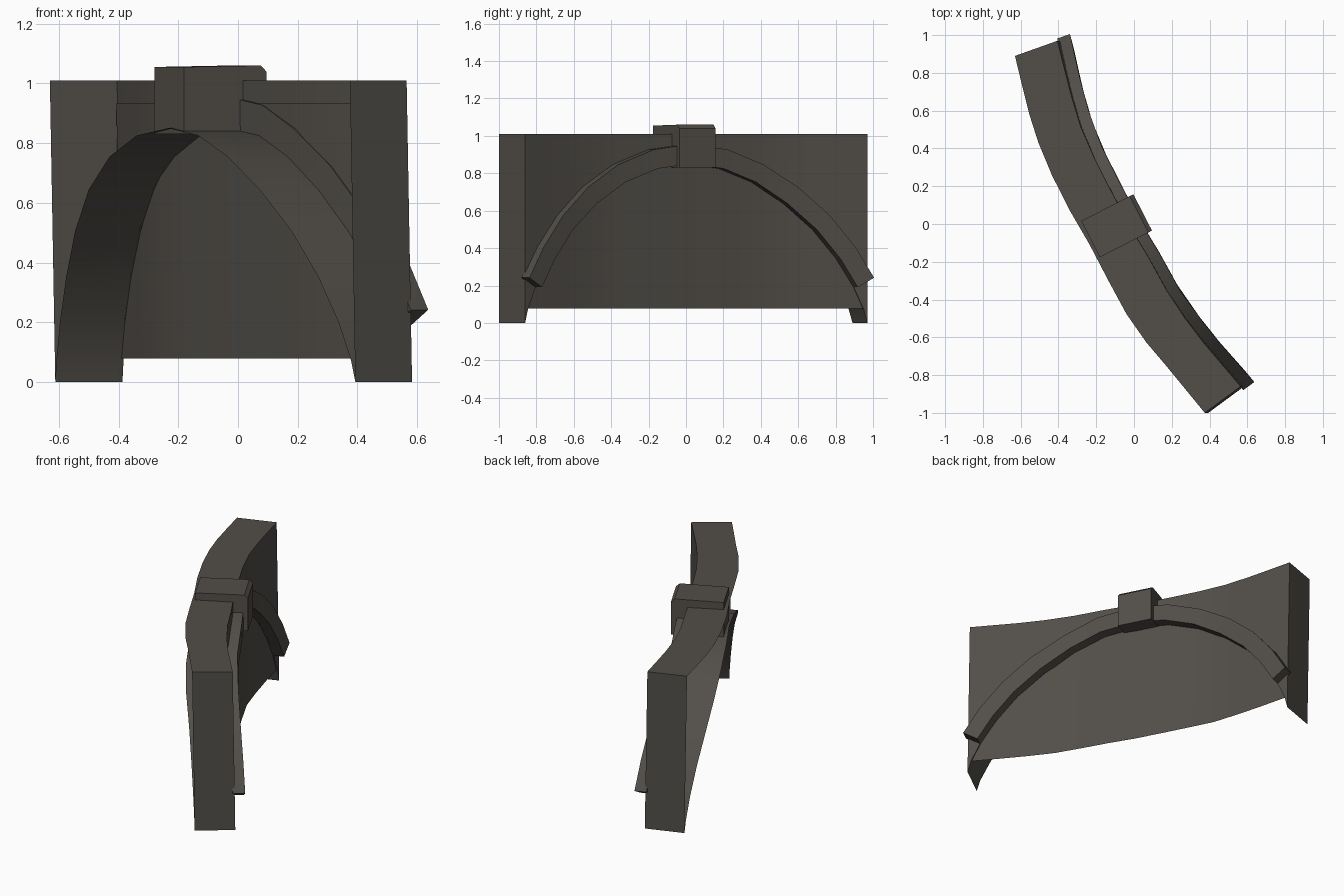
import bpy, bmesh, math
from mathutils import Vector

if "Cube" in bpy.data.objects:
    bpy.data.objects.remove(bpy.data.objects["Cube"])

stone = bpy.data.materials.new("dark_stone")
stone.diffuse_color = (0.085, 0.077, 0.066, 1)
stone.use_nodes = True
stone.node_tree.nodes["Principled BSDF"].inputs["Base Color"].default_value = stone.diffuse_color

# Plan of the curved wall: (outer x, y, inner x, y) from far end to near end
PLAN = [(-0.63, 0.89, -0.405, 0.97), (-0.56, 0.60, -0.335, 0.69), (-0.49, 0.38, -0.265, 0.46),
        (-0.38, 0.14, -0.155, 0.24), (-0.245, -0.09, -0.035, 0.01), (-0.13, -0.31, 0.085, -0.19),
        (0.0, -0.55, 0.21, -0.42), (0.17, -0.75, 0.37, -0.63), (0.375, -1.0, 0.565, -0.86)]
OUT = [Vector(p[:2]) for p in PLAN]
INN = [Vector(p[2:]) for p in PLAN]
MID = [(a + b) / 2 for a, b in zip(OUT, INN)]
ARC = [0.0]
for a, b in zip(MID, MID[1:]):
    ARC.append(ARC[-1] + (b - a).length)
HALF = ARC[-1] / 2
APEX, TOP = 0.85, 1.01


def place(u, depth, z):
    """Point at u (-1..1 along wall), depth 0 inner face / 'out' outer face."""
    s = (u + 1) * HALF
    i = 0
    while i < len(ARC) - 2 and s > ARC[i + 1]:
        i += 1
    t = (s - ARC[i]) / (ARC[i + 1] - ARC[i])
    o, n = OUT[i].lerp(OUT[i + 1], t), INN[i].lerp(INN[i + 1], t)
    p = o if depth == 'out' else n + (n - o).normalized() * depth
    return Vector((p.x + 0.018 * (1 - z), p.y, z))


def arch(a):
    return -math.cos(a), APEX * max(math.sin(a), 0.0) ** 1.5


def finish(name, strips, caps=()):
    """Strips: lists of point rows joined by quads."""
    bm = bmesh.new()
    for rows in strips:
        vs = [[bm.verts.new(p) for p in r] for r in rows]
        for r, q in zip(vs, vs[1:]):
            for k in range(len(r) - 1):
                bm.faces.new((r[k], r[k + 1], q[k + 1], q[k]))
    for c in caps:
        bm.faces.new([bm.verts.new(p) for p in c])
    bmesh.ops.remove_doubles(bm, verts=bm.verts, dist=0.0005)
    bmesh.ops.recalc_face_normals(bm, faces=bm.faces)
    me = bpy.data.meshes.new(name)
    bm.to_mesh(me)
    bm.free()
    me.materials.append(stone)
    ob = bpy.data.objects.new(name, me)
    bpy.context.collection.objects.link(ob)
    bpy.context.view_layer.objects.active = ob
    ob.select_set(True)
    bpy.ops.object.shade_smooth_by_angle(angle=math.radians(30))
    ob.select_set(False)


# Wall shell, open on the outer side: soffit, inner spandrel, top and two ends
N = 16
rows = []
for i in range(N + 1):
    u, z = arch(math.pi * i / N)
    rows.append([place(u, 'out', z), place(u, 0, z), place(u, 0, TOP), place(u, 'out', TOP)])
finish("arched_wall", [rows], [rows[0], rows[-1]])

# Infill panel just behind the inner face
panel = []
for i in range(13):
    u = -0.985 + 1.97 * i / 12
    panel.append([place(u, -0.008, 0.078), place(u, -0.008, 0.935)])
finish("infill_panel", [panel])

# Raised arch moulding on the inner face
trim = []
a0 = math.asin(0.37)
M = 12
for i in range(M + 1):
    a = a0 + (math.pi - 2 * a0) * i / M
    u, z = arch(a)
    u1, z1 = arch(a - 0.01)
    u2, z2 = arch(a + 0.01)
    t = Vector(((u2 - u1) * HALF, z2 - z1)).normalized()
    ue, ze = u - t.y * 0.105 / HALF, z + t.x * 0.105
    ring = [place(u, -0.012, z), place(u, 0.06, z), place(ue, 0.06, ze), place(ue, -0.012, ze)]
    trim.append(ring + ring[:1])
finish("arch_moulding", [trim], [trim[0][:4], trim[-1][:4]])

# Keystone block through the wall, chamfered on its inner top edge
axis = Vector((0.89, 0.455)).normalized()
side = Vector((axis.y, -axis.x))
start = Vector((-0.23, -0.08))
profile = [(0, 0.83), (0.31, 0.83), (0.31, 1.04), (0.288, 1.06), (0, 1.055)]
ends = []
for w in (-0.108, 0.108):
    pts = []
    for d, z in profile:
        p = start + axis * d + side * w
        pts.append(Vector((p.x, p.y, z)))
    ends.append(pts)
finish("keystone", [[e + e[:1] for e in ends]], ends)
